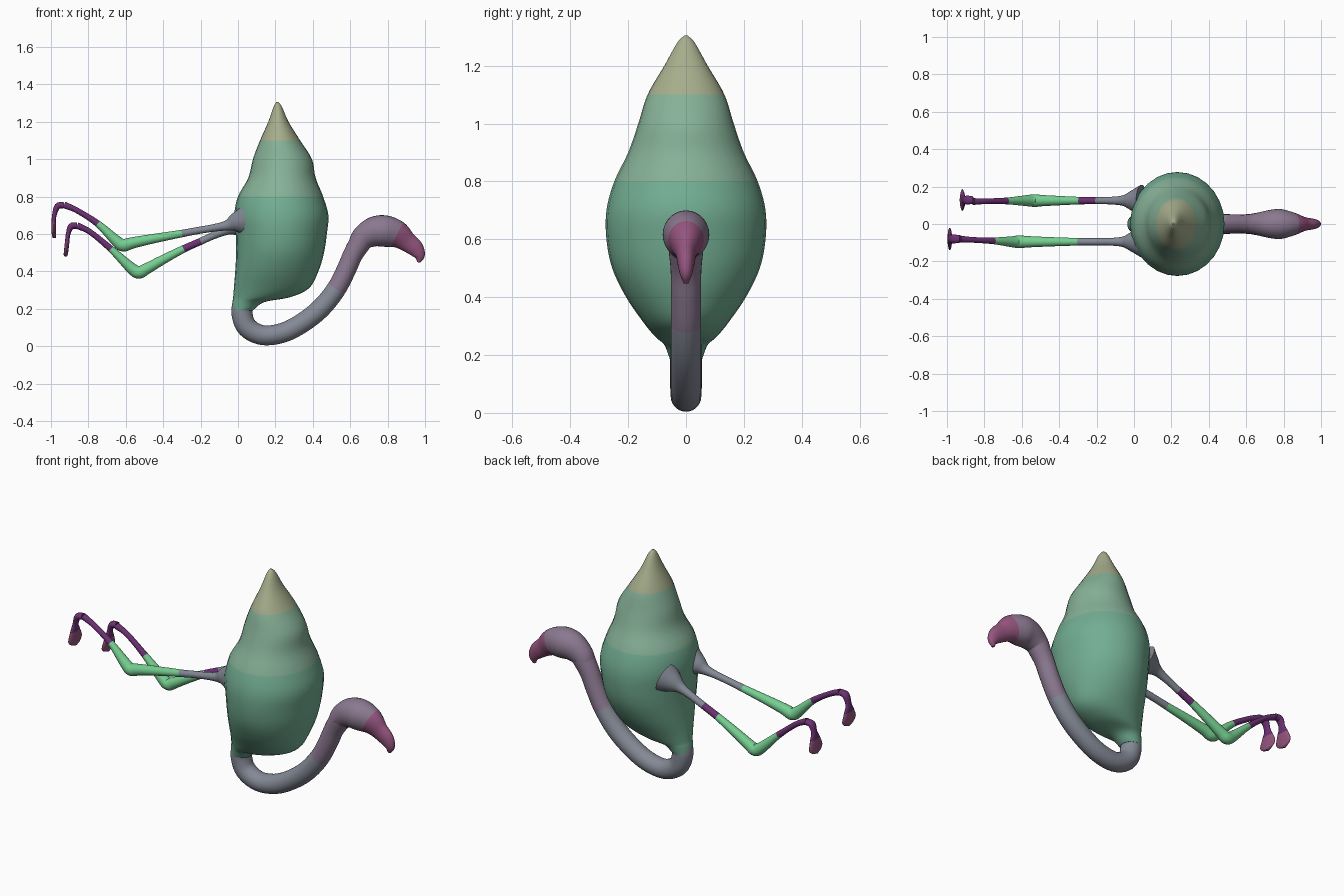
import bpy, bmesh, math
from mathutils import Vector

SIDES, SUB = 28, 5


def material(name, rgb):
    m = bpy.data.materials.new(name)
    m.diffuse_color = (*rgb, 1)
    return m


TAN = material("tan", (0.38, 0.42, 0.26))
SAGE = material("sage", (0.24, 0.44, 0.31))
GREEN = material("green", (0.17, 0.42, 0.29))
SLATE = material("slate", (0.23, 0.25, 0.30))
MAUVE = material("mauve", (0.26, 0.19, 0.28))
PLUM = material("plum", (0.30, 0.09, 0.21))
LEAF = material("leaf", (0.18, 0.62, 0.28))
VIOLET = material("violet", (0.15, 0.03, 0.17))


def spline(pts):
    """Resample control points smoothly; returns points and source segment numbers."""
    P = [Vector(p) for p in pts]
    P = [P[0] * 2 - P[1]] + P + [P[-1] * 2 - P[-2]]
    out, seg = [], []
    for i in range(1, len(P) - 2):
        a, b, c, d = P[i - 1:i + 3]
        for k in range(SUB):
            t = k / SUB
            out.append(0.5 * (2 * b + (c - a) * t + (2 * a - 5 * b + 4 * c - d) * t * t
                              + (3 * b - a - 3 * c + d) * t ** 3))
            seg.append(i - 1)
    out.append(P[-2])
    return out, seg


def loft(name, stations, mats, flat=False):
    """Skin ellipses along x, y, z, half width in y, half depth; mats = one per segment."""
    pts, seg = spline(stations)
    bm = bmesh.new()
    rings = []
    for i, p in enumerate(pts):
        c = Vector(p[:3])
        q = pts[min(i + 1, len(pts) - 1)] - pts[max(i - 1, 0)]
        t = Vector((0, 0, -1)) if flat else Vector((q[0], 0, q[2])).normalized()
        side = Vector((0, 1, 0))
        n = t.cross(side)
        ring = []
        for k in range(SIDES):
            a = math.tau * k / SIDES
            ring.append(bm.verts.new(c + side * max(p[3], 0.002) * math.cos(a)
                                     + n * max(p[4], 0.002) * math.sin(a)))
        rings.append(ring)
    slots = list(dict.fromkeys(mats))
    for r in range(len(rings) - 1):
        for k in range(SIDES):
            j = (k + 1) % SIDES
            f = bm.faces.new((rings[r][k], rings[r][j], rings[r + 1][j], rings[r + 1][k]))
            f.material_index = slots.index(mats[min(seg[r], len(mats) - 1)])
            f.smooth = True
    bm.faces.new(rings[0])
    bm.faces.new(rings[-1]).material_index = slots.index(mats[-1])
    bmesh.ops.recalc_face_normals(bm, faces=bm.faces)
    me = bpy.data.meshes.new(name)
    bm.to_mesh(me)
    bm.free()
    for m in slots:
        me.materials.append(m)
    ob = bpy.data.objects.new(name, me)
    bpy.context.collection.objects.link(ob)
    return ob


# Body: z, left x, right x, half width
body = [(1.305, .205, .215, .005), (1.28, .19, .235, .03), (1.2, .162, .27, .075),
        (1.1, .118, .332, .133), (1.0, .08, .395, .165), (.9, .055, .415, .20),
        (.8, .0, .455, .248), (.7, -.02, .483, .275), (.6, -.012, .475, .275),
        (.5, -.01, .46, .255), (.4, -.015, .43, .207), (.31, -.022, .38, .145),
        (.262, -.026, .28, .105), (.235, -.03, .14, .075), (.19, -.034, .078, .057)]
loft("body", [((a + b) / 2, 0, z, w, (b - a) / 2) for z, a, b, w in body],
     [TAN] * 3 + [SAGE] * 3 + [GREEN] * 8, flat=True)

# Neck: looped tube
neck = [(.03, .24, .057), (.021, .175, .056), (.05, .1, .055), (.135, .058, .053),
        (.25, .075, .053), (.36, .135, .053), (.45, .21, .053), (.525, .305, .052),
        (.575, .4, .052), (.615, .49, .053), (.66, .565, .06)]
loft("neck", [(x, 0, z, r, r) for x, z, r in neck], [SLATE] * 7 + [MAUVE] * 3)

# Head with hooked beak
head = [(.64, .535, .056, .055), (.67, .578, .062, .066), (.725, .61, .075, .08),
        (.785, .615, .08, .084), (.85, .597, .062, .074), (.905, .557, .038, .053),
        (.948, .522, .03, .045), (.97, .483, .022, .03), (.967, .448, .008, .008)]
loft("head_and_beak", [(x, 0, z, w, d) for x, z, w, d in head], [MAUVE] * 4 + [PLUM] * 4)

# Legs: hip flare, thigh, knee knob, shin down to ankle (x, z, radius)
legs = {
    "near": (-.095, -.08,
             [(.04, .67, .085), (-.015, .66, .052), (-.06, .645, .028), (-.13, .632, .02),
              (-.22, .617, .019), (-.3, .602, .02), (-.45, .575, .025), (-.56, .553, .03),
              (-.615, .54, .034), (-.655, .567, .029), (-.75, .655, .018),
              (-.86, .725, .015), (-.93, .755, .018)],
             [(-.93, .755, .02, .017), (-.965, .747, .024, .017), (-.982, .70, .022, .012),
              (-.985, .66, .042, .012), (-.985, .615, .06, .012), (-.983, .59, .04, .011),
              (-.982, .578, .008, .008)]),
    "far": (.125, .12,
            [(.04, .66, .085), (-.015, .64, .052), (-.06, .622, .028), (-.13, .592, .02),
             (-.2, .56, .019), (-.29, .52, .02), (-.4, .463, .025), (-.49, .413, .03),
             (-.53, .395, .034), (-.57, .417, .03), (-.68, .52, .018),
             (-.79, .61, .015), (-.86, .645, .018)],
            [(-.86, .645, .02, .017), (-.892, .64, .024, .017), (-.908, .6, .022, .012),
             (-.913, .56, .042, .012), (-.918, .515, .058, .012), (-.921, .492, .04, .011),
             (-.923, .48, .008, .008)]),
}
for side, (y0, y1, leg, foot) in legs.items():
    thigh = VIOLET if side == "far" else SLATE
    pts = [(x, y0 if i < 10 else y0 + (y1 - y0) * (i - 9) / 3, z, r, r)
           for i, (x, z, r) in enumerate(leg)]
    loft(side + "_leg", pts, [SLATE] * 4 + [thigh] + [LEAF] * 5 + [VIOLET] * 2)
    loft(side + "_foot", [(x, y1 + .008 * (side == "far"), z, w, d) for x, z, w, d in foot],
         [VIOLET] * 3 + [PLUM] * 3)
